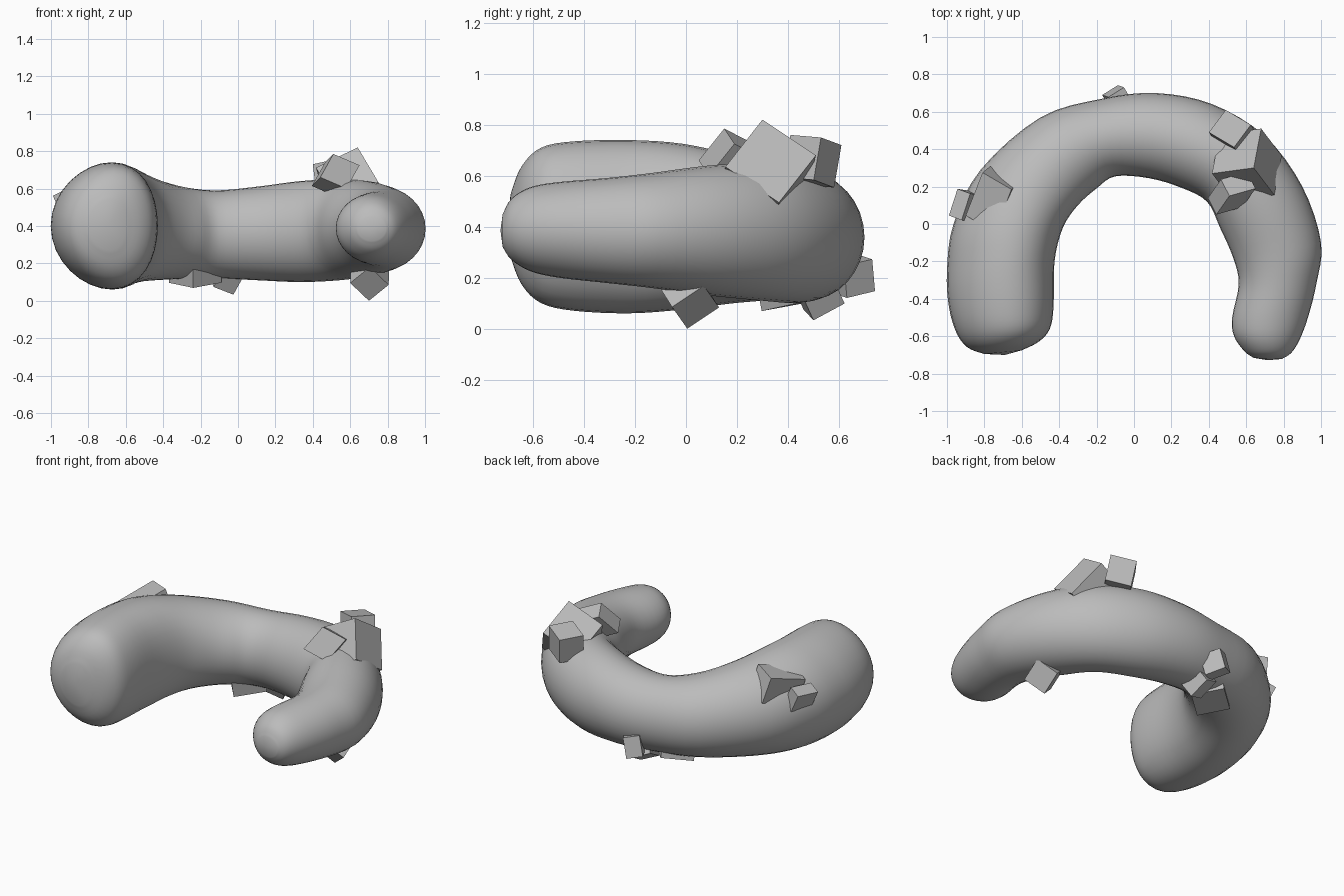
import bpy, bmesh, math
from mathutils import Vector, Euler, Matrix

if "Cube" in bpy.data.objects:
    bpy.data.objects.remove(bpy.data.objects["Cube"])

grey = bpy.data.materials.new("stone_grey")
grey.diffuse_color = (0.5, 0.5, 0.5, 1)
grey.use_nodes = True
grey.node_tree.nodes["Principled BSDF"].inputs["Base Color"].default_value = grey.diffuse_color


def make_object(name, bm):
    bmesh.ops.recalc_face_normals(bm, faces=bm.faces)
    mesh = bpy.data.meshes.new(name)
    bm.to_mesh(mesh)
    bm.free()
    mesh.materials.append(grey)
    obj = bpy.data.objects.new(name, mesh)
    bpy.context.collection.objects.link(obj)
    return obj


def spline(p0, p1, p2, p3, t):
    return [0.5 * (2 * b + (c - a) * t + (2 * a - 5 * b + 4 * c - d) * t * t
                   + (3 * b - a - 3 * c + d) * t ** 3)
            for a, b, c, d in zip(p0, p1, p2, p3)]


# Curved body: outer x, outer y, inner x, inner y, bottom z, top z
sections = [
    (-0.80, -0.695, -0.60, -0.675, 0.27, 0.54),
    (-0.89, -0.66, -0.51, -0.63, 0.17, 0.64),
    (-0.95, -0.58, -0.45, -0.56, 0.10, 0.71),
    (-0.99, -0.44, -0.43, -0.44, 0.07, 0.735),
    (-1.00, -0.25, -0.425, -0.20, 0.06, 0.74),
    (-0.965, 0.00, -0.38, -0.02, 0.075, 0.725),
    (-0.82, 0.29, -0.30, 0.10, 0.10, 0.68),
    (-0.50, 0.57, -0.20, 0.19, 0.115, 0.62),
    (-0.17, 0.67, -0.10, 0.255, 0.12, 0.59),
    (0.12, 0.70, 0.08, 0.245, 0.11, 0.61),
    (0.42, 0.64, 0.25, 0.195, 0.10, 0.64),
    (0.70, 0.47, 0.39, 0.12, 0.11, 0.65),
    (0.90, 0.20, 0.46, -0.02, 0.13, 0.64),
    (1.00, -0.10, 0.53, -0.18, 0.16, 0.61),
    (0.975, -0.32, 0.56, -0.32, 0.18, 0.59),
    (0.93, -0.50, 0.525, -0.50, 0.20, 0.575),
    (0.885, -0.62, 0.535, -0.60, 0.225, 0.555),
    (0.84, -0.69, 0.59, -0.68, 0.27, 0.51),
    (0.79, -0.722, 0.64, -0.716, 0.32, 0.45),
]
SIDES, STEPS = 32, 4
n = len(sections)
dense = []
for i in range(n - 1):
    quad = [sections[min(max(i + k, 0), n - 1)] for k in (-1, 0, 1, 2)]
    dense += [spline(*quad, s / STEPS) for s in range(STEPS)]
dense.append(sections[-1])

bm = bmesh.new()
rings = []
for ox, oy, ix, iy, lo, hi in dense:
    outer, inner = Vector((ox, oy, 0)), Vector((ix, iy, 0))
    mid, half = (outer + inner) / 2, (outer - inner) / 2
    # The left arm is egg-shaped, with its crest nearer the inside
    lean = 0.14 * min(1, max(0, 0.35 - mid.y) * 2) if mid.x < 0 else 0
    ring = []
    for k in range(SIDES):
        a = math.tau * k / SIDES
        p = mid + half * (math.cos(a) - lean * math.sin(a) ** 2)
        p.z = (lo + hi) / 2 + (hi - lo) / 2 * math.sin(a)
        ring.append(bm.verts.new(p))
    rings.append(ring)
for r, s in zip(rings, rings[1:]):
    for k in range(SIDES):
        j = (k + 1) % SIDES
        bm.faces.new((r[k], r[j], s[j], s[k]))
# Blunt tips
for ring, tip in ((rings[0], (-0.69, -0.70, 0.41)), (rings[-1], (0.715, -0.728, 0.385))):
    v = bm.verts.new(tip)
    for k in range(SIDES):
        bm.faces.new((ring[k], ring[(k + 1) % SIDES], v))
body = make_object("curved_body", bm)
bpy.context.view_layer.objects.active = body
body.select_set(True)
bpy.ops.object.shade_smooth_by_angle(angle=math.radians(50))


# Block from one corner and two edges; the third edge is perpendicular
def corner_block(name, corner, u, v, depth):
    u, v = Vector(u), Vector(v)
    w = u.cross(v).normalized() * depth
    m = Matrix((u, v, w)).transposed().to_4x4()
    m.translation = Vector(corner) + (u + v + w) / 2
    bm = bmesh.new()
    bmesh.ops.create_cube(bm, size=1, matrix=m)
    make_object(name, bm)


# Block from centre, size and rotation in degrees
def block(name, centre, size, rot):
    m = Matrix.LocRotScale(Vector(centre), Euler([math.radians(a) for a in rot]), Vector(size))
    bm = bmesh.new()
    bmesh.ops.create_cube(bm, size=1, matrix=m)
    make_object(name, bm)


# Cluster on the top right
corner_block("large_top_block", (0.64, 0.30, 0.82), (0.04, 0.21, -0.14), (0.11, -0.145, -0.185), 0.25)
corner_block("rear_top_block", (0.49, 0.61, 0.72), (0.135, -0.08, 0.03), (-0.09, -0.12, 0.01), 0.17)
corner_block("front_top_block", (0.51, 0.15, 0.785), (0.14, 0.04, -0.06), (-0.07, -0.10, -0.125), 0.11)
# Pair on the left shoulder
corner_block("left_shoulder_block", (-0.81, 0.275, 0.69), (0.155, -0.09, 0.02), (-0.09, -0.23, -0.07), 0.17)
block("left_side_block", (-0.905, 0.10, 0.525), (0.08, 0.15, 0.13), (5, -25, -20))
# Cluster under the rear
block("under_inner_block", (-0.23, 0.42, 0.175), (0.20, 0.20, 0.16), (8, -8, 40))
block("under_middle_block", (-0.06, 0.52, 0.135), (0.12, 0.14, 0.12), (30, 20, 20))
block("rear_low_block", (-0.08, 0.655, 0.205), (0.10, 0.13, 0.13), (12, 10, 32))
# Block under the right arm
corner_block("under_right_block", (0.70, 0.005, 0.0), (-0.10, -0.06, 0.095), (0.105, -0.06, 0.085), 0.15)
